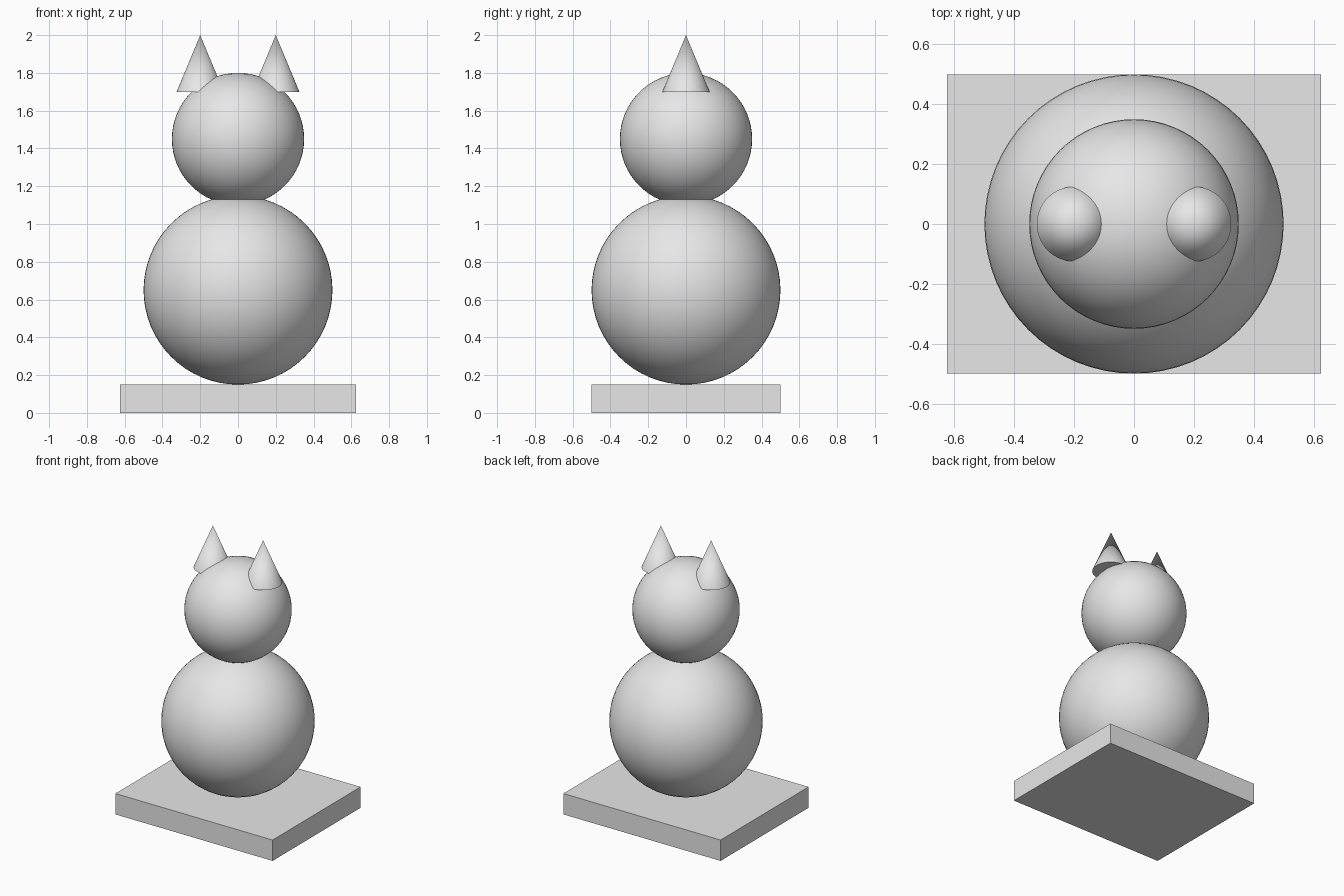
import bpy
from math import radians

default = bpy.data.objects.get("Cube")
if default:
    bpy.data.objects.remove(default, do_unlink=True)

# Single plain grey for every part
GREY = (0.8, 0.8, 0.8, 1.0)
grey = bpy.data.materials.new("plain_grey")
grey.use_nodes = True
grey.diffuse_color = GREY
grey.node_tree.nodes["Principled BSDF"].inputs["Base Color"].default_value = GREY


def finish(name, smooth=True):
    """Name the active object, give it the grey and shade it."""
    part = bpy.context.object
    part.name = part.data.name = name
    part.data.materials.append(grey)
    if smooth:
        bpy.ops.object.shade_smooth_by_angle(angle=radians(30))
    return part


def ball(name, radius, height):
    bpy.ops.mesh.primitive_uv_sphere_add(
        segments=64, ring_count=32, radius=radius, location=(0, 0, height))
    return finish(name)


# Rectangular base slab
bpy.ops.mesh.primitive_cube_add(size=1, location=(0, 0, 0.075))
base = finish("base", smooth=False)
base.scale = (1.25, 1.0, 0.15)

# Body resting on the slab, head sunk slightly into it
ball("body", 0.5, 0.65)
ball("head", 0.35, 1.45)

# Pair of upright cone ears, partly buried in the head
for name, side in (("left_ear", 1), ("right_ear", -1)):
    bpy.ops.mesh.primitive_cone_add(
        vertices=64, radius1=0.125, radius2=0, depth=0.3,
        location=(side * 0.2, 0, 1.85))
    finish(name)
